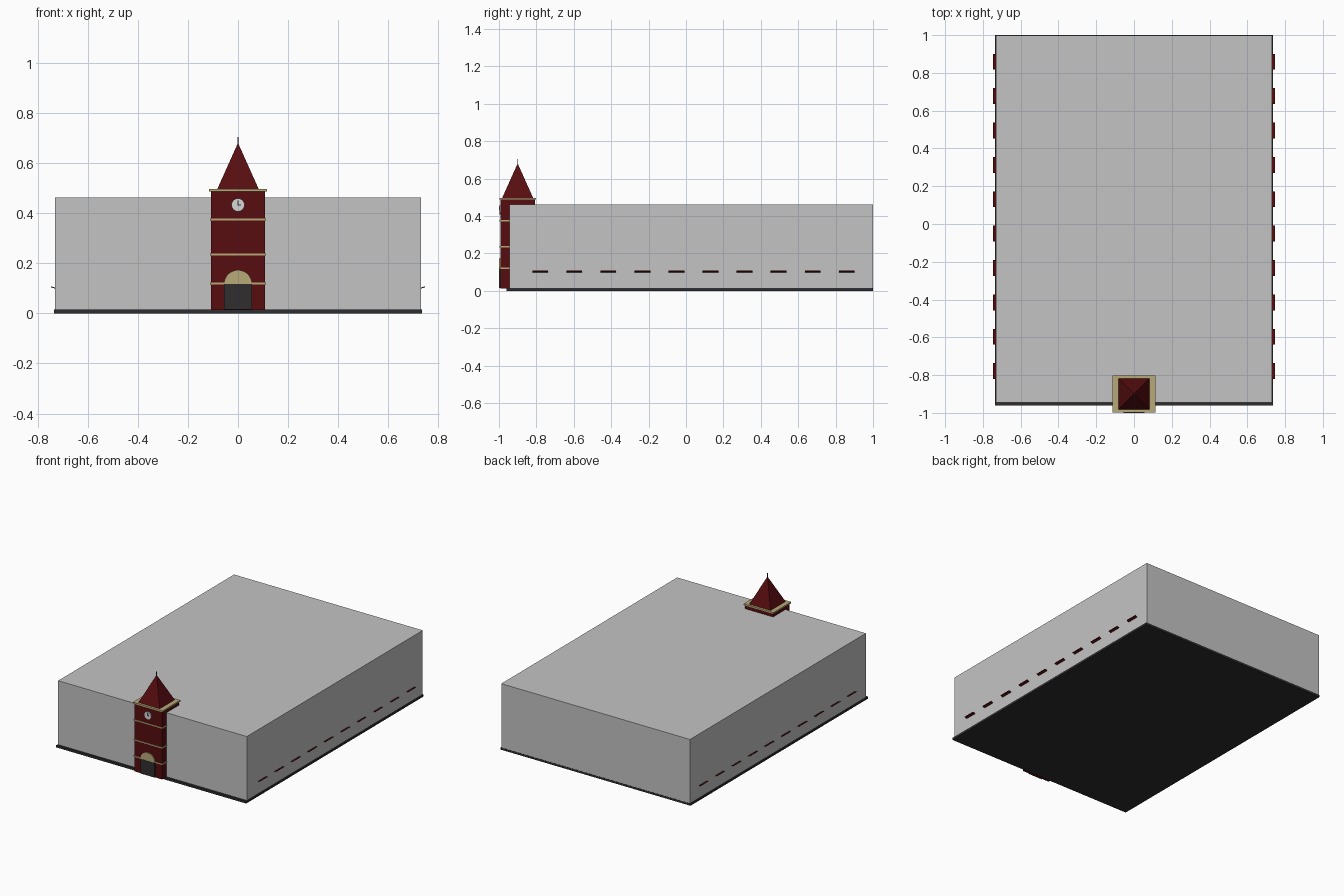
import bpy, bmesh, math
from mathutils import Matrix

cube = bpy.data.objects.get("Cube")
if cube:
    bpy.data.objects.remove(cube, do_unlink=True)


def material(name, rgb):
    m = bpy.data.materials.new(name)
    m.use_nodes = True
    m.diffuse_color = (*rgb, 1)
    m.node_tree.nodes["Principled BSDF"].inputs["Base Color"].default_value = (*rgb, 1)
    return m


GREY = material("wall grey", (0.55, 0.55, 0.55))
RED = material("dark red brick", (0.095, 0.004, 0.005))
TAN = material("tan stone", (0.48, 0.4, 0.19))
DARK = material("charcoal", (0.03, 0.027, 0.028))
WHITE = material("clock white", (0.68, 0.68, 0.68))


def finish(name, bm, mat):
    bmesh.ops.recalc_face_normals(bm, faces=bm.faces)
    mesh = bpy.data.meshes.new(name)
    bm.to_mesh(mesh)
    bm.free()
    mesh.materials.append(mat)
    ob = bpy.data.objects.new(name, mesh)
    bpy.context.collection.objects.link(ob)
    return ob


def box(name, mat, x, y, z):
    """Box between the (low, high) pairs on each axis."""
    bm = bmesh.new()
    bmesh.ops.create_cube(bm, size=1)
    for v in bm.verts:
        v.co = [lo + (c + 0.5) * (hi - lo) for c, (lo, hi) in zip(v.co, (x, y, z))]
    return finish(name, bm, mat)


def plate(name, mat, outline, front, back):
    """Extrude an (x, z) outline from the front y to the back y."""
    bm = bmesh.new()
    face = bm.faces.new([bm.verts.new((x, front, z)) for x, z in outline])
    ext = bmesh.ops.extrude_face_region(bm, geom=[face])
    for v in ext["geom"]:
        if isinstance(v, bmesh.types.BMVert):
            v.co.y = back
    return finish(name, bm, mat)


def arc(radius, cz, sweep, steps):
    return [(radius * math.cos(sweep * i / steps), cz + radius * math.sin(sweep * i / steps))
            for i in range(steps + 1)]


# Main hall on its base slab
box("base_slab", DARK, (-0.735, 0.735), (-0.96, 1), (0, 0.015))
box("main_hall", GREY, (-0.73, 0.73), (-0.945, 0.999), (0.015, 0.462))

# Tower with stone bands
TY = -0.9
FRONT = TY - 0.092
box("tower", RED, (-0.108, 0.108), (FRONT, TY + 0.092), (0.013, 0.49))
for i, z in enumerate((0.12, 0.235, 0.374)):
    box(f"stone_band_{i + 1}", TAN, (-0.112, 0.112), (TY - 0.096, TY + 0.096), (z - 0.004, z + 0.004))
box("tower_cornice", TAN, (-0.115, 0.115), (TY - 0.098, TY + 0.098), (0.487, 0.497))

# Pyramid roof and finial
bm = bmesh.new()
bmesh.ops.create_cone(bm, cap_ends=True, segments=4, radius1=0.083 * math.sqrt(2), radius2=0, depth=0.185,
                      matrix=Matrix.Translation((0, TY, 0.5885)) @ Matrix.Rotation(math.pi / 4, 4, "Z"))
finish("tower_roof", bm, RED)
box("roof_finial", DARK, (-0.002, 0.002), (TY - 0.002, TY + 0.002), (0.665, 0.705))

# Door with arched stone head
box("door", DARK, (-0.056, 0.056), (-1, FRONT), (0.015, 0.117))
plate("door_arch", TAN, arc(0.056, 0.117, math.pi, 16), -0.999, FRONT)

# Clock face and hands
CZ = 0.433
plate("clock_face", WHITE, arc(0.026, CZ, 2 * math.pi, 24)[:-1], -0.998, FRONT)
box("clock_minute_hand", DARK, (-0.0015, 0.0015), (-1, -0.998), (CZ - 0.002, CZ + 0.018))
box("clock_hour_hand", DARK, (-0.002, 0.012), (-1, -0.998), (CZ - 0.0015, CZ + 0.0015))

# Tilted awnings along both sides
for side, label in ((1, "left"), (-1, "right")):
    for i in range(10):
        y = -0.779 + 0.182 * i
        ob = box(f"{label}_awning_{i + 1}", RED, sorted((side * 0.729, side * 0.747)),
                 (y - 0.042, y + 0.042), (0.098, 0.102))
        for v in ob.data.vertices:
            v.co.z += (abs(v.co.x) - 0.729) * 0.35
